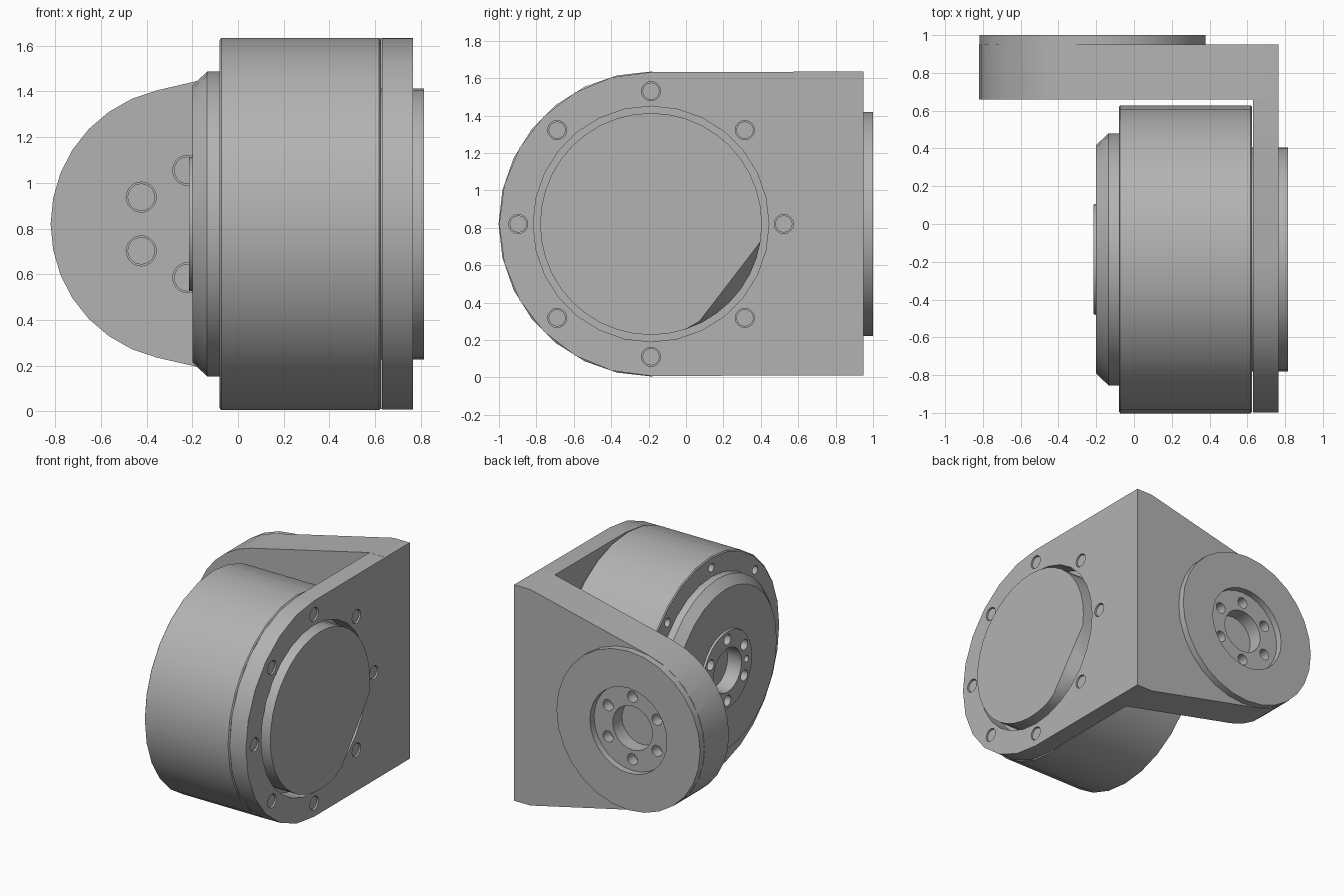
import bpy
import bmesh
from math import cos, sin, pi, radians, sqrt, atan2, acos
from mathutils import Vector

if "Cube" in bpy.data.objects:
    bpy.data.objects.remove(bpy.data.objects["Cube"], do_unlink=True)

GREY = (0.45, 0.45, 0.45, 1.0)
metal = bpy.data.materials.new("machined grey")
metal.use_nodes = True
metal.diffuse_color = GREY
metal.node_tree.nodes["Principled BSDF"].inputs["Base Color"].default_value = GREY

MOTOR = (-0.187, 0.82)   # y, z of the drum axis
FLANGE = (-0.22, 0.82)   # x, z of the output flange axis


def place(axis, u, v, w):
    """Map a 2D outline point and a height along the axis to the world."""
    return Vector((w, u, v)) if axis == "x" else Vector((u, w, v))


def finish(name, bm, smooth=True):
    bmesh.ops.recalc_face_normals(bm, faces=bm.faces)
    mesh = bpy.data.meshes.new(name)
    bm.to_mesh(mesh)
    bm.free()
    mesh.materials.append(metal)
    ob = bpy.data.objects.new(name, mesh)
    bpy.context.collection.objects.link(ob)
    return ob


def select(ob):
    bpy.ops.object.select_all(action="DESELECT")
    ob.select_set(True)
    bpy.context.view_layer.objects.active = ob


def smooth(ob, angle=32):
    select(ob)
    bpy.ops.object.shade_smooth_by_angle(angle=radians(angle))


def add_loft(bm, axis, rings):
    """Skin a list of (outline, height) rings and cap both ends."""
    loops = [[bm.verts.new(place(axis, u, v, w)) for u, v in pts] for pts, w in rings]
    n = len(loops[0])
    for a, b in zip(loops, loops[1:]):
        for i in range(n):
            bm.faces.new((a[i], a[(i + 1) % n], b[(i + 1) % n], b[i]))
    bm.faces.new(loops[0][::-1])
    bm.faces.new(loops[-1])


def circle(centre, r, n):
    return [(centre[0] + r * cos(2 * pi * i / n), centre[1] + r * sin(2 * pi * i / n))
            for i in range(n)]


def lathe(name, axis, centre, profile, n):
    bm = bmesh.new()
    add_loft(bm, axis, [(circle(centre, r, n), w) for w, r in profile])
    return finish(name, bm)


def prism(name, axis, outline, w0, w1):
    bm = bmesh.new()
    add_loft(bm, axis, [(outline, w0), (outline, w1)])
    return finish(name, bm)


def pegs(name, axis, centre, pitch, count, start, r, w0, w1, n=16):
    """A ring of small cylinders in one object."""
    bm = bmesh.new()
    for i in range(count):
        a = radians(start) + 2 * pi * i / count
        c = (centre[0] + pitch * cos(a), centre[1] + pitch * sin(a))
        pts = circle(c, r, n)
        add_loft(bm, axis, [(pts, w0), (pts, w1)])
    return finish(name, bm)


def combine(target, tool, operation="DIFFERENCE"):
    select(target)
    mod = target.modifiers.new("join", "BOOLEAN")
    mod.operation = operation
    mod.solver = "EXACT"
    mod.object = tool
    bpy.ops.object.modifier_apply(modifier=mod.name)
    bpy.data.objects.remove(tool, do_unlink=True)


# Bracket: side plate, rounded around the drum axis
low, high, corner = 0.01, 1.635, 0.765
arc = [(MOTOR[0] + 0.812 * cos(a), MOTOR[1] + 0.812 * sin(a))
       for a in [pi / 2 + pi * i / 12 for i in range(13)]]
bracket = prism("bracket", "x", [(0.95, high)] + arc + [(0.95, low)], 0.63, corner)

# Bracket: rear arm, tapering tangentially onto the flange circle
R = 0.6
dx, dz = 0.63 - FLANGE[0], high - FLANGE[1]
t = atan2(dz, dx) + acos(R / sqrt(dx * dx + dz * dz))
steps = 14
arc = [(FLANGE[0] + R * cos(a), FLANGE[1] + R * sin(a))
       for a in [t + (2 * pi - 2 * t) * i / steps for i in range(steps + 1)]]
arm = [(corner, high), (0.63, high)] + arc + [(0.63, low), (corner, low)]
combine(bracket, prism("arm", "y", arm, 0.66, 0.95), "UNION")

# Flange pad, its recess, bore and bolt holes
combine(bracket, lathe("pad", "y", FLANGE, [(0.9, R - 0.002), (1.0, R - 0.002)], 28), "UNION")
combine(bracket, lathe("recess", "y", FLANGE, [(0.95, 0.32), (1.1, 0.32)], 28))
combine(bracket, lathe("bore", "y", FLANGE, [(0.84, 0.165), (1.1, 0.165)], 24))
combine(bracket, pegs("bolt_holes", "y", FLANGE, 0.235, 6, 30, 0.042, 0.87, 1.1))
combine(bracket, pegs("counterbores", "y", FLANGE, 0.235, 6, 30, 0.066, 0.5, 0.70, 20))

# Side plate opening and screw pockets
combine(bracket, lathe("opening", "x", MOTOR, [(0.5, 0.63), (0.9, 0.63)], 28))
combine(bracket, pegs("pockets", "x", MOTOR, 0.71, 8, 0, 0.051, 0.72, 0.9))
smooth(bracket)

# Screw heads in both sets of pockets
smooth(pegs("side_screws", "x", MOTOR, 0.71, 8, 0, 0.046, 0.70, 0.755))
smooth(pegs("arm_screws", "y", FLANGE, 0.235, 6, 30, 0.06, 0.67, 0.72, 20))

# Motor drum with softened rims, stepped shoulder and output boss
drum = lathe("motor_drum", "x", MOTOR, [
    (-0.215, 0.29), (-0.2, 0.295), (-0.2, 0.605), (-0.135, 0.667), (-0.08, 0.667),
    (-0.08, 0.806), (-0.073, 0.815), (0.618, 0.815), (0.626, 0.806)], 28)
combine(drum, lathe("drum_bore", "x", MOTOR, [(-0.4, 0.165), (-0.1, 0.165)], 24))
combine(drum, pegs("output_holes", "x", MOTOR, 0.23, 6, 30, 0.04, -0.4, -0.13))
combine(drum, pegs("dowel_hole", "x", MOTOR, 0.225, 1, 180, 0.025, -0.4, -0.15))
combine(drum, pegs("rim_holes", "x", MOTOR, 0.735, 8, 0, 0.032, -0.2, -0.04))
smooth(drum)

# Rear cover disc with one sloping flat
base = circle(MOTOR, 0.593, 40)
facing = radians(-37.5)
flat = Vector((cos(facing), sin(facing)))
face = []
for p in base:
    q = Vector(p) - Vector(MOTOR)
    over = max(0.0, q.dot(flat) - 0.522)
    q -= flat * over
    face.append((q.x + MOTOR[0], q.y + MOTOR[1]))
bm = bmesh.new()
add_loft(bm, "x", [(base, 0.6), (base, 0.7), (face, 0.815)])
smooth(finish("rear_cover", bm), 25)
